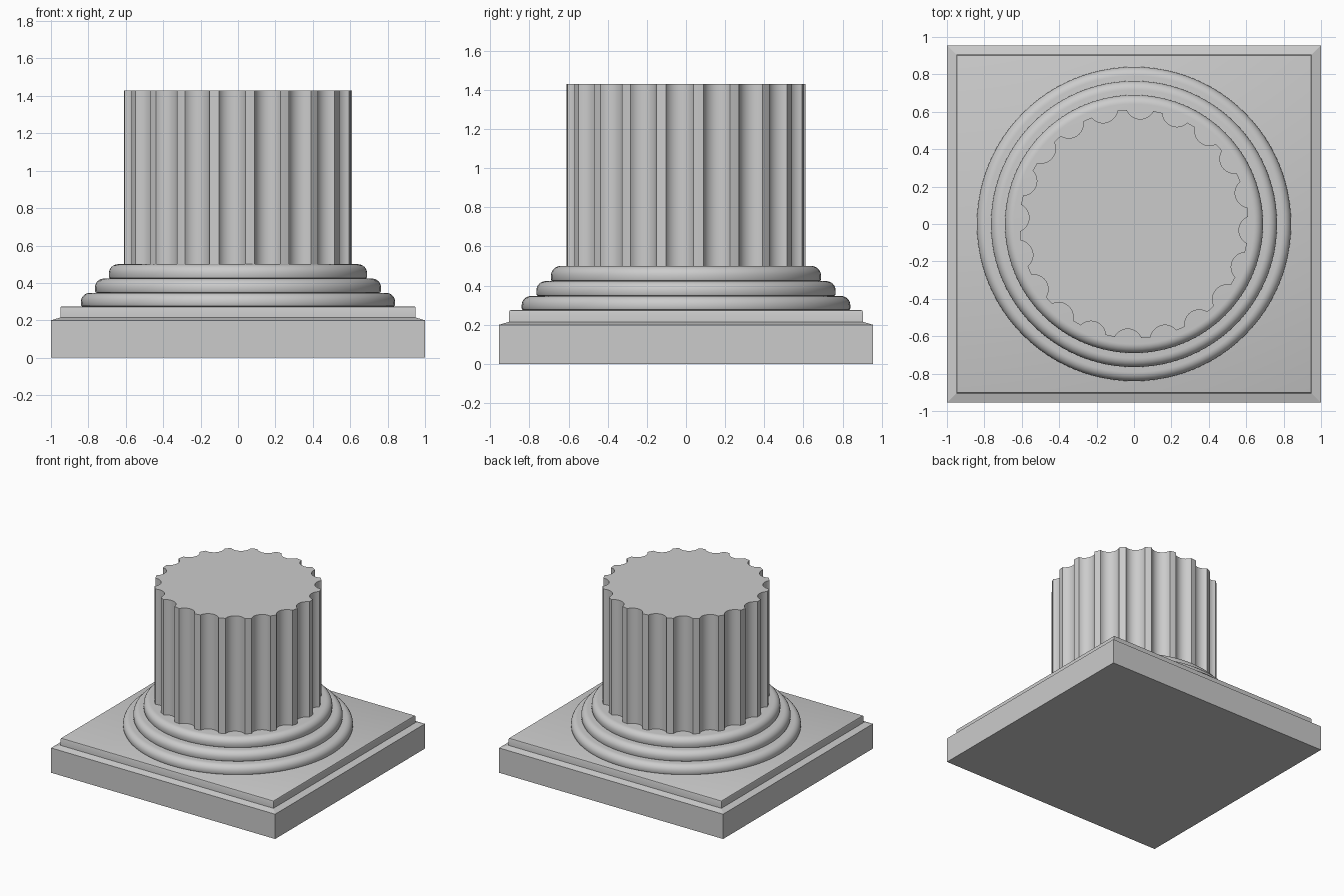
import bpy, bmesh
from math import sin, cos, pi, radians, acos, atan2, hypot

if "Cube" in bpy.data.objects:
    bpy.data.objects.remove(bpy.data.objects["Cube"])


def finish(name, bm, angle=35):
    bmesh.ops.recalc_face_normals(bm, faces=bm.faces)
    mesh = bpy.data.meshes.new(name)
    bm.to_mesh(mesh)
    bm.free()
    ob = bpy.data.objects.new(name, mesh)
    bpy.context.collection.objects.link(ob)
    bpy.ops.object.select_all(action='DESELECT')
    ob.select_set(True)
    bpy.context.view_layer.objects.active = ob
    bpy.ops.object.shade_smooth_by_angle(angle=radians(angle))
    return ob


def loft(name, loops, angle=35):
    """Skin a stack of closed point loops and cap both ends."""
    bm = bmesh.new()
    rows = [[bm.verts.new(p) for p in loop] for loop in loops]
    n = len(rows[0])
    for a, b in zip(rows, rows[1:]):
        for i in range(n):
            j = (i + 1) % n
            bm.faces.new((a[i], a[j], b[j], b[i]))
    bm.faces.new(rows[0])
    bm.faces.new(rows[-1])
    return finish(name, bm, angle)


def rect(x, y, z):
    return [(-x, -y, z), (x, -y, z), (x, y, z), (-x, y, z)]


def ring(r, z, n=96):
    return [(r * cos(2 * pi * i / n), r * sin(2 * pi * i / n), z) for i in range(n)]


# Square plinth: lower block with a sloped shoulder, then a thinner slab
loft("plinth", [rect(1.0, 0.955, 0), rect(1.0, 0.955, 0.2),
                rect(0.95, 0.905, 0.215)], 10)
loft("plinth_slab", [rect(0.95, 0.905, 0.21), rect(0.95, 0.905, 0.265),
                     rect(0.947, 0.902, 0.272), rect(0.94, 0.895, 0.275)])

# Three stepped round mouldings with rounded upper edges
for i, (r, z0, z1) in enumerate([(0.84, 0.272, 0.347), (0.765, 0.345, 0.423),
                                 (0.69, 0.42, 0.5)]):
    c = 0.048
    loops = [ring(r - 0.012, z0), ring(r - 0.003, z0 + 0.005), ring(r, z0 + 0.012)]
    for k in range(9):
        t = k / 8 * pi / 2
        loops.append(ring(r - c + c * cos(t), z1 - c + c * sin(t)))
    loft(f"base_moulding_{i + 1}", loops)

# Fluted shaft: circle outline with 20 scooped channels
FLUTES, R, FC, FR = 20, 0.612, 0.64, 0.078
half = acos((R * R + FC * FC - FR * FR) / (2 * R * FC))
edge = atan2(R * sin(half), FC - R * cos(half))
step = 2 * pi / FLUTES
outline = []
for f in range(FLUTES):
    a0 = radians(-3) + f * step
    for k in range(13):
        t = edge * (k / 6 - 1)
        x, y = FC - FR * cos(t), FR * sin(t)
        r, a = hypot(x, y), a0 + atan2(y, x)
        outline.append((r * cos(a), r * sin(a)))
    for k in (1, 2):
        a = a0 + half + (step - 2 * half) * k / 3
        outline.append((R * cos(a), R * sin(a)))
loft("fluted_shaft", [[(x, y, z) for x, y in outline] for z in (0.495, 1.43)])
